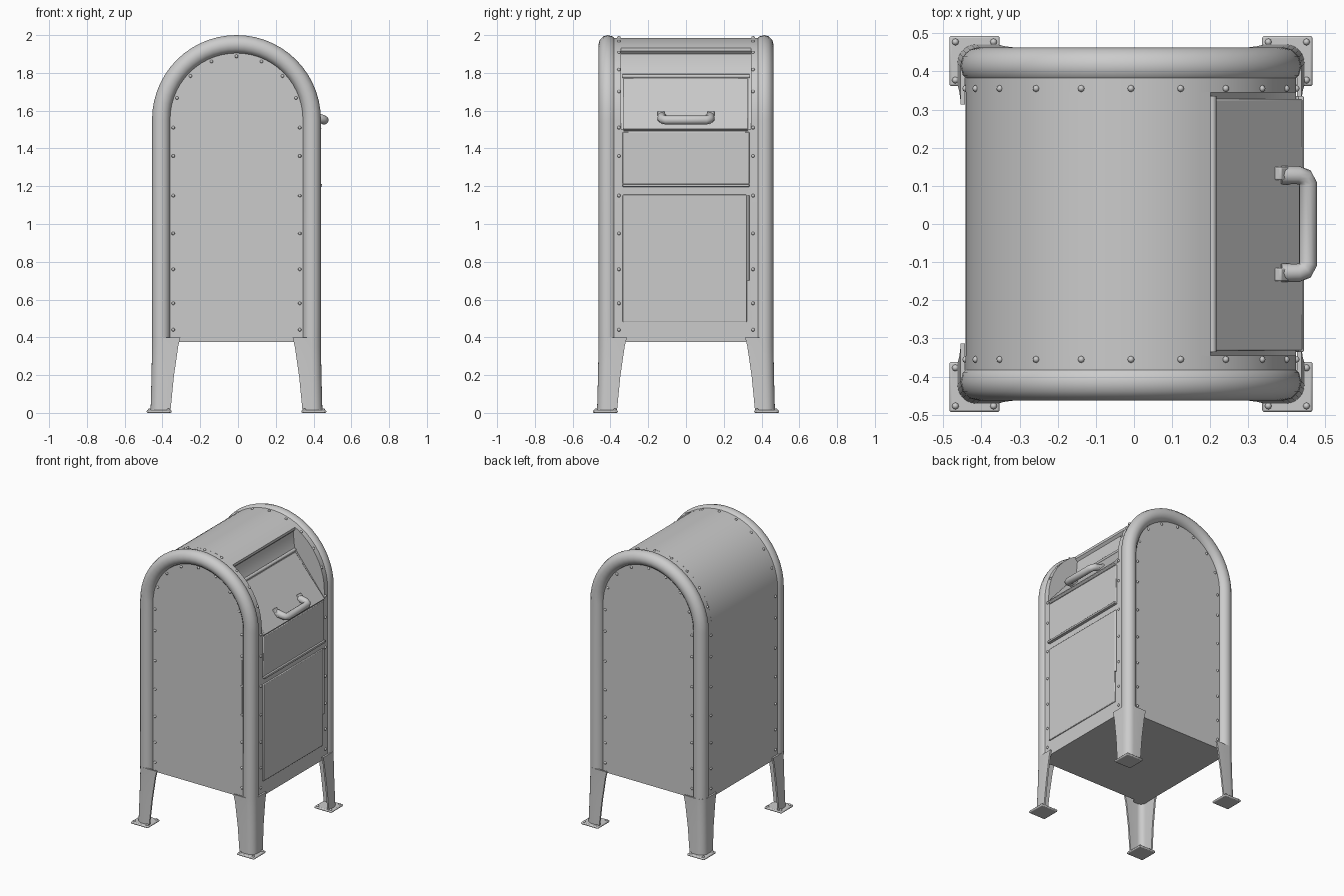
import bpy, bmesh, math
from mathutils import Vector, Matrix

if "Cube" in bpy.data.objects:
    bpy.data.objects.remove(bpy.data.objects["Cube"])

CX, CZ = -0.008, 1.553      # centre of the arch
BASE = 0.375                # underside of the body


def finish(name, bm, angle=35, bevel=0):
    bmesh.ops.recalc_face_normals(bm, faces=bm.faces)
    me = bpy.data.meshes.new(name)
    bm.to_mesh(me)
    bm.free()
    ob = bpy.data.objects.new(name, me)
    bpy.context.collection.objects.link(ob)
    if bevel:
        m = ob.modifiers.new("bevel", 'BEVEL')
        m.width, m.segments, m.limit_method = bevel, 2, 'ANGLE'
    bpy.ops.object.select_all(action='DESELECT')
    ob.select_set(True)
    bpy.context.view_layer.objects.active = ob
    bpy.ops.object.shade_smooth_by_angle(angle=math.radians(angle))
    return ob


def loft(name, rings, bevel=0):
    bm = bmesh.new()
    vs = [[bm.verts.new(p) for p in ring] for ring in rings]
    n = len(vs[0])
    for a, b in zip(vs, vs[1:]):
        for i in range(n):
            bm.faces.new((a[i], a[(i + 1) % n], b[(i + 1) % n], b[i]))
    bm.faces.new(vs[0])
    bm.faces.new(vs[-1])
    return finish(name, bm, bevel=bevel)


def prism(name, xz, y0, y1, bevel=0):
    return loft(name, [[(x, y, z) for x, z in xz] for y in (y0, y1)], bevel)


def box(name, x, y, z, bevel=0):
    return prism(name, [(x[0], z[0]), (x[1], z[0]), (x[1], z[1]), (x[0], z[1])], *y, bevel)


def arch(r, a0=180, a1=0, n=28):
    angs = [math.radians(a0 + (a1 - a0) * i / n) for i in range(n + 1)]
    return [(CX + r * math.cos(a), CZ + r * math.sin(a)) for a in angs]


def tube(name, pts, r):
    # round bar following a path of points
    cu = bpy.data.curves.new(name, 'CURVE')
    cu.dimensions = '3D'
    cu.bevel_depth, cu.bevel_resolution, cu.use_fill_caps = r, 4, True
    sp = cu.splines.new('POLY')
    sp.points.add(len(pts) - 1)
    for p, co in zip(sp.points, pts):
        p.co = (*co, 1)
    ob = bpy.data.objects.new(name, cu)
    bpy.context.collection.objects.link(ob)
    bpy.ops.object.select_all(action='DESELECT')
    ob.select_set(True)
    bpy.context.view_layer.objects.active = ob
    bpy.ops.object.convert(target='MESH')
    bpy.ops.object.shade_smooth_by_angle(angle=math.radians(40))


# Barrel-topped body with the stepped mail opening on the right side
R = 0.433
body = [(CX - R, BASE)] + arch(R, 180, 61.3) + [
    (0.2, 1.915), (0.185, 1.90), (0.195, 1.79), (0.425, 1.50), (CX + R, 1.49), (CX + R, BASE)]
prism("body", body, -0.346, 0.346)

# Arched end panels and the rounded rims around them
for s, side in ((-1, "front"), (1, "back")):
    prism(side + "_panel", [(CX - R, BASE)] + arch(R) + [(CX + R, BASE)], s * 0.345, s * 0.424)
    rim = [(CX - 0.398, BASE)] + arch(0.398) + [(CX + 0.398, BASE)]
    tube(side + "_rim", [(x, s * 0.414, z) for x, z in rim], 0.049)

# Corner legs: rounded angle section tapering to the feet
def leg_ring(sx, sy, z, ox, oy, w, r=0.05, t=0.012):
    pts = [(w, 0)]
    arc = [math.radians(90 * i / 6) for i in range(7)]
    pts += [(r - r * math.sin(a), r - r * math.cos(a)) for a in arc]
    pts += [(0, w), (t, w)]
    k = r - t
    pts += [(r - k * math.cos(a), r - k * math.sin(a)) for a in arc]
    pts += [(w, t)]
    return [(CX + sx * (ox - u), sy * (oy - v), z) for u, v in pts]


for sx in (-1, 1):
    for sy in (-1, 1):
        tag = ("left" if sx < 0 else "right") + ("_front" if sy < 0 else "_back")
        loft(tag + "_leg", [leg_ring(sx, sy, z, ox, oy, w) for z, ox, oy, w in (
            (0.005, 0.455, 0.471, 0.105), (0.19, 0.45, 0.466, 0.118),
            (0.35, 0.447, 0.463, 0.138), (0.40, 0.447, 0.463, 0.15))])
        fx, fy = CX + sx * 0.41, sy * 0.427
        box(tag + "_foot", (fx - 0.066, fx + 0.066), (fy - 0.066, fy + 0.066), (0, 0.015), 0.006)

# Sloping mail door with its hinge and pull handle
prism("mail_door", [(0.2, 1.757), (0.213, 1.772), (0.443, 1.505), (0.425, 1.492)], -0.332, 0.328, 0.004)
tube("mail_door_hinge", [(0.205, -0.335, 1.782), (0.205, 0.335, 1.782)], 0.011)
half = [(0.385, 0.128, 1.568), (0.43, 0.128, 1.56), (0.448, 0.122, 1.554), (0.456, 0.105, 1.55)]
tube("mail_door_handle", half + [(x, -y, z) for x, y, z in reversed(half)], 0.024)
for s in (-1, 1):
    prism("handle_mount", [(0.36, 1.585), (0.385, 1.60), (0.425, 1.555), (0.40, 1.54)],
          s * 0.115, s * 0.15, 0.004)

# Upper chute panel, drip lip and collection door
box("chute_panel", (0.41, 0.432), (-0.335, 0.335), (1.21, 1.488), 0.004)
box("drip_lip", (0.41, 0.445), (-0.335, 0.335), (1.197, 1.212), 0.003)
box("collection_door", (0.41, 0.433), (-0.335, 0.322), (0.48, 1.155), 0.004)
tube("collection_door_hinge", [(0.43, 0.328, 0.70), (0.43, 0.328, 1.15)], 0.007)
box("front_strip", (0.32, 0.33), (-0.429, -0.42), (0.94, 1.33))

# Rivets on the end panels and along the edges of the body
bm = bmesh.new()


def rivet(x, y, z):
    bmesh.ops.create_uvsphere(bm, u_segments=8, v_segments=6, radius=0.009,
                              matrix=Matrix.Translation((x, y, z)))


for s in (-1, 1):
    for z in (0.44, 0.58, 0.76, 0.95, 1.15, 1.36, 1.51):
        for k in (-1, 1):
            rivet(CX + k * 0.335, s * 0.424, z)
            rivet(CX + k * R, s * 0.355, z)
    for x, z in arch(R, 160, 20, 8):
        rivet(x, s * 0.355, z)
    for x, z in arch(0.335, 160, 20, 6):
        rivet(x, s * 0.424, z)
for sx in (-1, 1):
    for sy in (-1, 1):
        for dx, dy in ((-1, -1), (-1, 1), (1, -1), (1, 1)):
            rivet(CX + sx * 0.41 + dx * 0.05, sy * 0.427 + dy * 0.05, 0.015)
finish("rivets", bm, 60)
